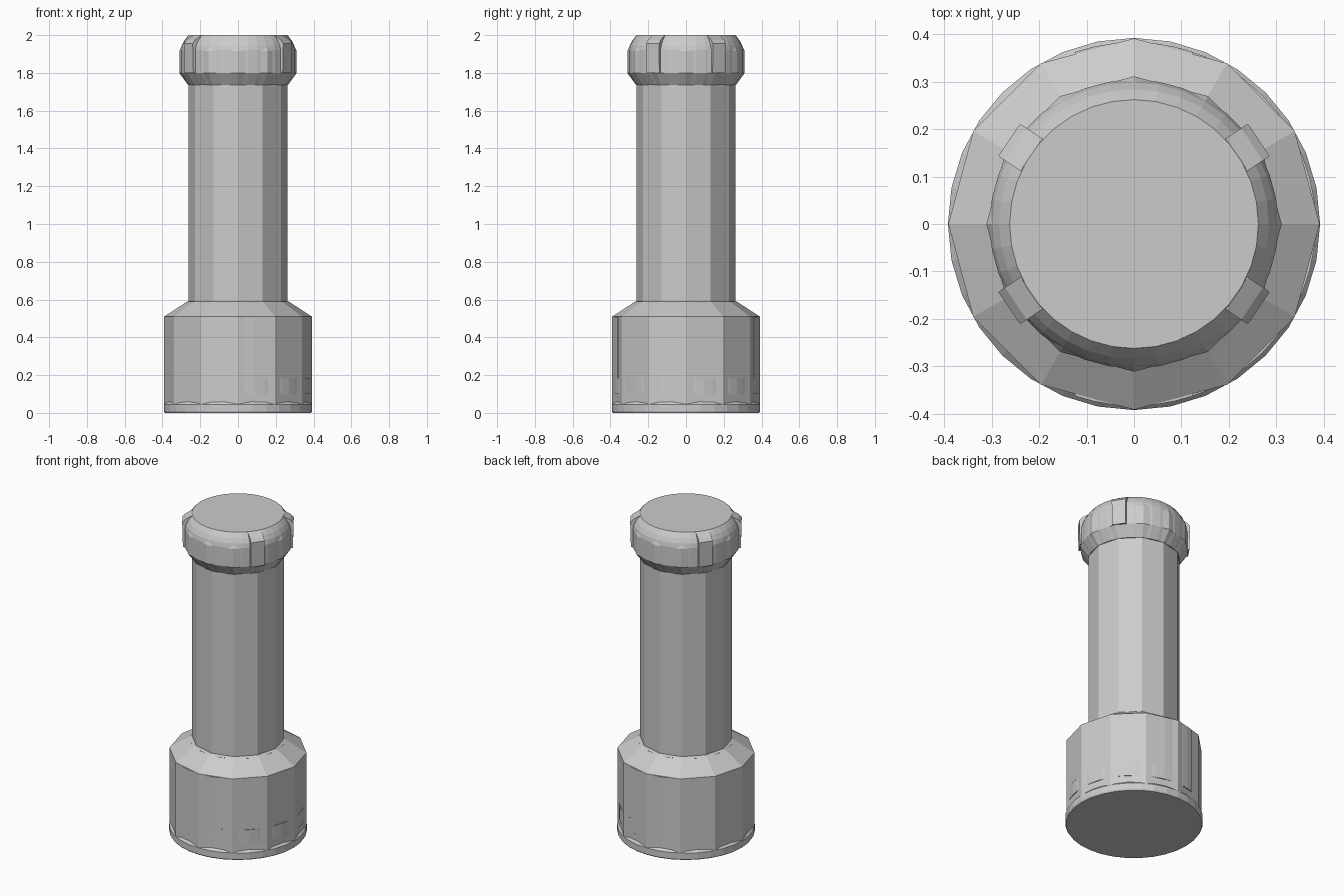
import bpy, bmesh
from math import sin, cos, radians, pi

if "Cube" in bpy.data.objects:
    bpy.data.objects.remove(bpy.data.objects["Cube"])


def make_object(name, bm):
    bmesh.ops.recalc_face_normals(bm, faces=bm.faces)
    me = bpy.data.meshes.new(name)
    bm.to_mesh(me)
    bm.free()
    ob = bpy.data.objects.new(name, me)
    bpy.context.collection.objects.link(ob)
    return ob


def lathe(name, profile, sides):
    """Closed solid of revolution from (radius, z) points, capped at both ends."""
    bm = bmesh.new()
    rings = [[bm.verts.new((r * cos(2 * pi * i / sides), r * sin(2 * pi * i / sides), z))
              for i in range(sides)] for r, z in profile]
    for a, b in zip(rings, rings[1:]):
        for i in range(sides):
            j = (i + 1) % sides
            bm.faces.new((a[i], a[j], b[j], b[i]))
    bm.faces.new(rings[0])
    bm.faces.new(rings[-1])
    return make_object(name, bm)


def sector(name, r0, r1, z0, z1, a0, a1, steps):
    """Curved slab covering part of a cylinder, angles in degrees."""
    bm = bmesh.new()
    rings = []
    for i in range(steps + 1):
        a = radians(a0 + (a1 - a0) * i / steps)
        rings.append([bm.verts.new((r * cos(a), r * sin(a), z))
                      for r, z in ((r0, z0), (r1, z0), (r1, z1), (r0, z1))])
    for a, b in zip(rings, rings[1:]):
        for i in range(4):
            j = (i + 1) % 4
            bm.faces.new((a[i], a[j], b[j], b[i]))
    bm.faces.new(rings[0])
    bm.faces.new(rings[-1])
    return make_object(name, bm)


def rib(name, profile, width, angle):
    """Radial (radius, z) outline extruded sideways and turned about z."""
    bm = bmesh.new()
    c, s = cos(radians(angle)), sin(radians(angle))
    sides = [[bm.verts.new((r * c - t * s, r * s + t * c, z)) for r, z in profile]
             for t in (-width / 2, width / 2)]
    n = len(profile)
    for i in range(n):
        j = (i + 1) % n
        bm.faces.new((sides[0][i], sides[0][j], sides[1][j], sides[1][i]))
    for side in sides:
        bm.faces.new(side)
    return make_object(name, bm)


# Round foot plate
lathe("foot_ring", [(0.387, 0), (0.392, 0.008), (0.392, 0.045), (0.376, 0.062)], 32)

# Twelve-sided base with sloping shoulder
lathe("base_body", [(0.391, 0.03), (0.391, 0.51), (0.268, 0.59)], 12)

# Twelve-sided shaft and its thin collar
lathe("shaft", [(0.262, 0.55), (0.262, 1.78)], 12)
lathe("shaft_collar", [(0.275, 0.56), (0.272, 0.583), (0.255, 0.59)], 32)

# Inlaid band: around the right side, rising at front and back
sector("side_band", 0.35, 0.383, 0.10, 0.185, -90, 90, 24)
for label, centre in (("front", -90), ("back", 90)):
    sector(label + "_strip", 0.35, 0.383, 0.10, 0.507, centre - 19, centre + 19, 6)

# Twelve-sided head with a rounder cap
lathe("head", [(0.264, 1.735), (0.311, 1.80), (0.311, 1.915), (0.29, 1.96)], 12)
lathe("cap", [(0.26, 1.735), (0.304, 1.80), (0.304, 1.92), (0.298, 1.945),
              (0.284, 1.972), (0.262, 2.0)], 36)

# Four grip ribs
outline = [(0.24, 1.80), (0.313, 1.80), (0.317, 1.955), (0.30, 1.975), (0.262, 1.998), (0.24, 1.998)]
for k, ang in enumerate((34, 146, 214, 326)):
    rib("grip_rib_%d" % (k + 1), outline, 0.082, ang)
